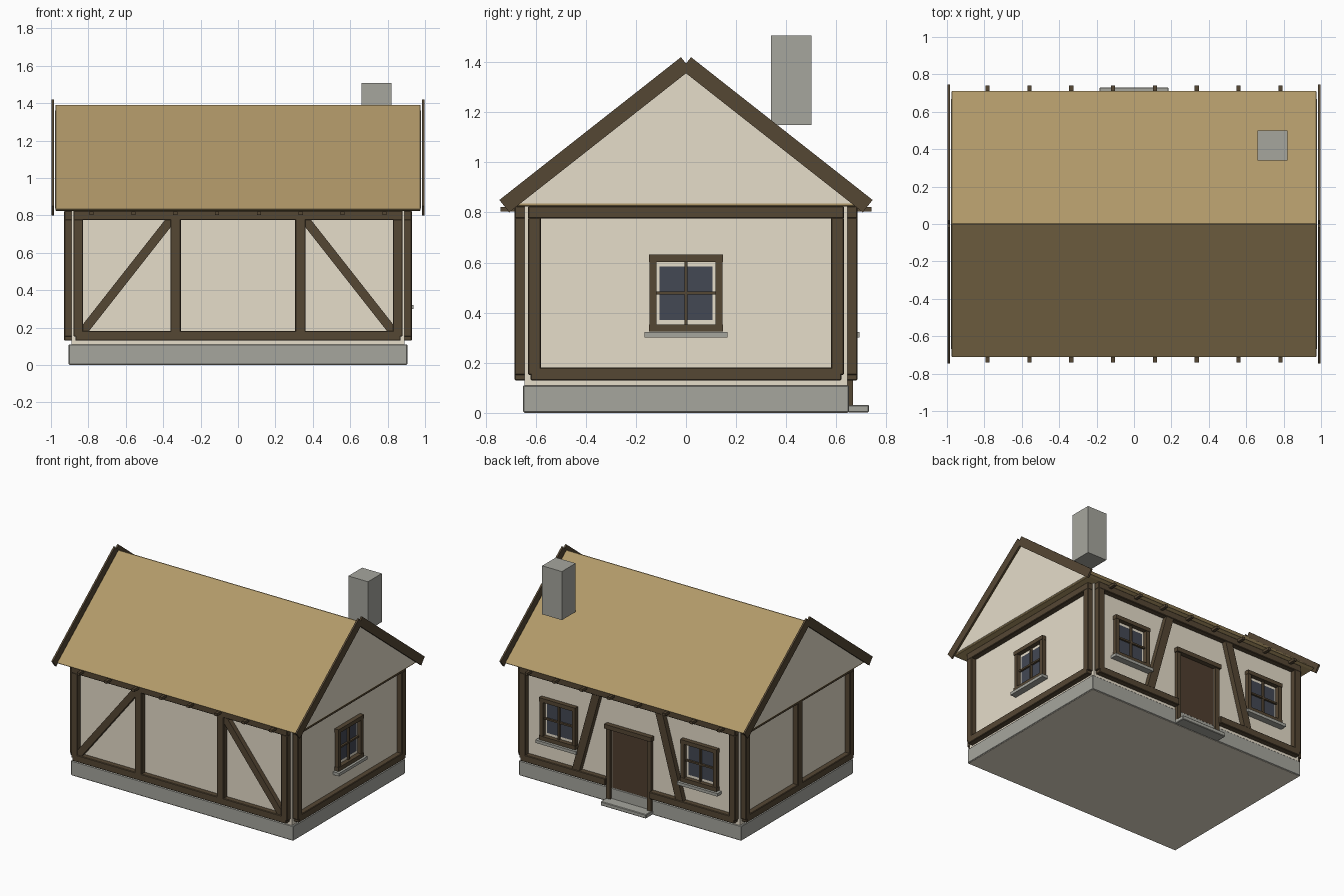
import bpy, bmesh, math
from mathutils import Vector, Matrix

cube = bpy.data.objects.get("Cube")
if cube:
    bpy.data.objects.remove(cube)


def material(name, r, g, b):
    lin = [(c / 255 / 12.92 if c < 11 else ((c / 255 + 0.055) / 1.055) ** 2.4) for c in (r, g, b)]
    m = bpy.data.materials.new(name)
    m.use_nodes = True
    m.diffuse_color = (*lin, 1)
    m.node_tree.nodes["Principled BSDF"].inputs["Base Color"].default_value = (*lin, 1)
    return m


PLASTER = material("cream plaster", 230, 221, 202)
TIMBER = material("dark timber", 85, 71, 52)
STONE = material("grey stone", 166, 166, 158)
THATCH = material("tan roof", 177, 153, 105)
GLASS = material("dark glass", 67, 72, 84)
DOOR = material("door wood", 80, 62, 47)


def finish(name, bm, *mats, bevel=0):
    bmesh.ops.recalc_face_normals(bm, faces=bm.faces)
    mesh = bpy.data.meshes.new(name)
    bm.to_mesh(mesh)
    bm.free()
    for mat in mats:
        mesh.materials.append(mat)
    ob = bpy.data.objects.new(name, mesh)
    bpy.context.collection.objects.link(ob)
    if bevel:
        mod = ob.modifiers.new("chamfer", 'BEVEL')
        mod.width = bevel
        mod.segments = 1
    return ob


def box_mesh(x, y, z, frame=Matrix()):
    bm = bmesh.new()
    bmesh.ops.create_cube(bm, size=1)
    for v in bm.verts:
        v.co = frame @ Vector([a + (b - a) * (c + 0.5) for (a, b), c in zip((x, y, z), v.co)])
    return bm


def box(name, mat, x, y, z, frame=Matrix(), bevel=0):
    """Box between (low, high) pairs, placed through a frame matrix."""
    return finish(name, box_mesh(x, y, z, frame), mat, bevel=bevel)


def prism(name, mat, profile, x0, x1, bevel=0):
    """Extrude a (y, z) profile along x."""
    bm = bmesh.new()
    face = bm.faces.new([bm.verts.new((x0, y, z)) for y, z in profile])
    ext = bmesh.ops.extrude_face_region(bm, geom=[face])
    bmesh.ops.translate(bm, verts=[v for v in ext["geom"] if isinstance(v, bmesh.types.BMVert)],
                        vec=(x1 - x0, 0, 0))
    return finish(name, bm, mat, bevel=bevel)


def beam(name, x, z, frame):
    """Chamfered upright or level timber on a wall."""
    return box(name, TIMBER, x, (-0.04, 0.01), z, frame, bevel=0.004)


def plank(name, frame, a, b, width):
    """Slanted timber between two (x, z) points of a wall plane."""
    d = Vector((b[0] - a[0], 0, b[1] - a[1]))
    turn = Matrix.Rotation(-math.atan2(d.z, d.x), 4, 'Y')
    place = frame @ Matrix.Translation((a[0], 0, a[1])) @ turn
    return box(name, TIMBER, (0, d.length), (-0.036, 0.01), (-width / 2, width / 2), place)


def wall_frame(angle, distance):
    """Local x runs along the wall, local -y points out, y = 0 on the plaster."""
    return Matrix.Rotation(angle, 4, 'Z') @ Matrix.Translation((0, -distance, 0))


HX, HY = 0.89, 0.645
FRONT, BACK = wall_frame(0, HY), wall_frame(math.pi, HY)
RIGHT, LEFT = wall_frame(math.pi / 2, HX), wall_frame(-math.pi / 2, HX)
WINDOW_Z = 0.478

# Foundation over a plaster floor
box("foundation", STONE, (-0.905, 0.905), (-0.65, 0.65), (0.002, 0.11), bevel=0.004)
box("floor_underside", PLASTER, (-0.9, 0.9), (-0.645, 0.645), (0, 0.01))

# Plaster walls with recessed panes and door leaf
walls = box_mesh((-HX, HX), (-HY, HY), (0.1, 0.83))


def recess(frame, cx, half, low, high, slot):
    """Cut an opening in the wall and sink it, colouring its back face."""
    inv = frame.inverted()
    normal = frame.to_3x3() @ Vector((0, -1, 0))
    across = frame.to_3x3() @ Vector((1, 0, 0))
    for point, axis in ((frame @ Vector((cx - half, 0, 0)), across),
                        (frame @ Vector((cx + half, 0, 0)), across),
                        (Vector((0, 0, low)), Vector((0, 0, 1))),
                        (Vector((0, 0, high)), Vector((0, 0, 1)))):
        wall = [f for f in walls.faces if f.normal.dot(normal) > 0.9
                and abs((inv @ f.calc_center_median()).y) < 0.001]
        parts = set(wall) | {e for f in wall for e in f.edges} | {v for f in wall for v in f.verts}
        bmesh.ops.bisect_plane(walls, geom=list(parts), plane_co=point, plane_no=axis)
    walls.normal_update()
    hole = []
    for f in walls.faces:
        c = inv @ f.calc_center_median()
        if abs(c.y) < 0.001 and abs(c.x - cx) < half and low < c.z < high:
            f.material_index = slot
            hole.append(f)
    rim = {e for f in hole for e in f.edges}
    ext = bmesh.ops.extrude_face_region(walls, geom=hole)["geom"]
    bmesh.ops.translate(walls, verts=[g for g in ext if isinstance(g, bmesh.types.BMVert)],
                        vec=normal * -0.045)
    walls.normal_update()
    for f in walls.faces:
        if abs(f.normal.dot(normal)) < 0.5:
            f.material_index = 0 if f.calc_area() < 0.05 and rim & set(f.edges) else f.material_index


WINDOWS = (("right_window", RIGHT, 0), ("back_window_a", BACK, 0.575), ("back_window_b", BACK, -0.575))
for label, frame, cx in WINDOWS:
    recess(frame, cx, 0.105, WINDOW_Z - 0.107, WINDOW_Z + 0.107, 1)
recess(BACK, 0, 0.147, 0.112, 0.548, 2)
finish("walls", walls, PLASTER, GLASS, DOOR)

# Window surrounds, glazing bars and ledges
for label, frame, cx in WINDOWS:
    place = frame @ Matrix.Translation((cx, 0, WINDOW_Z))
    for s in (-1, 1):
        box(label + "_jamb", TIMBER, sorted((s * 0.118, s * 0.146)), (-0.03, 0), (-0.125, 0.125), place)
        box(label + "_rail", TIMBER, (-0.148, 0.148), (-0.033, 0), sorted((s * 0.125, s * 0.154)), place)
    box(label + "_upright_bar", TIMBER, (-0.006, 0.006), (-0.016, 0), (-0.125, 0.125), place)
    box(label + "_cross_bar", TIMBER, (-0.118, 0.118), (-0.014, 0), (-0.006, 0.006), place)
    box(label + "_ledge", STONE, (-0.165, 0.165), (-0.048, 0), (-0.178, -0.156), place)

# Perimeter timbers on each wall
for label, frame, half in (("front", FRONT, 0.88), ("back", BACK, 0.88),
                           ("right", RIGHT, 0.63), ("left", LEFT, 0.63)):
    beam(label + "_top_beam", (-half, half), (0.775, 0.825), frame)
    for s in (-1, 1):
        beam(label + "_corner_post", sorted((s * half, s * (half - 0.052))), (0.152, 0.78), frame)
    if label == "back":
        for s in (-1, 1):
            beam("back_sill_beam", sorted((s * 0.18, s * (half - 0.01))), (0.13, 0.182), frame)
    else:
        beam(label + "_sill_beam", (0.01 - half, half - 0.01), (0.13, 0.182), frame)

# Inner posts and slanted braces
beam("left_middle_post", (-0.027, 0.027), (0.17, 0.79), LEFT)
for s in (-1, 1):
    beam("front_post", sorted((s * 0.305, s * 0.362)), (0.17, 0.79), FRONT)
    plank("front_brace", FRONT, (s * 0.84, 0.165), (s * 0.345, 0.795), 0.048)
    plank("back_brace", BACK, (s * 0.43, 0.15), (s * 0.25, 0.80), 0.058)

# Door surround and step
for s in (-1, 1):
    box("door_jamb", TIMBER, sorted((s * 0.15, s * 0.183)), (-0.022, 0), (0.03, 0.55), BACK)
box("door_lintel", TIMBER, (-0.19, 0.19), (-0.035, 0.01), (0.548, 0.58), BACK)
box("door_step", STONE, (-0.185, 0.185), (-0.085, 0), (0.002, 0.032), BACK, bevel=0.004)

# Joist ends under the eaves
for i in range(8):
    x = -0.783 + i * 0.2237
    box("joist", TIMBER, (x - 0.011, x + 0.011), (-0.74, 0.74), (0.803, 0.822))

# Roof, plaster gables and barge boards
prism("roof", THATCH, [(-0.715, 0.831), (-0.69, 0.824), (0.69, 0.824), (0.715, 0.831), (0, 1.393)],
      -0.976, 0.976, bevel=0.004)
SLOPE = math.atan2(0.57, 0.725)
for s in (-1, 1):
    prism("gable_plaster", PLASTER, [(-0.668, 0.836), (0.668, 0.836), (0, 1.36)], s * 0.97, s * 0.979)
    for t in (-1, 1):
        along = Vector((t * math.cos(SLOPE), -math.sin(SLOPE)))
        across = Vector((-t * math.sin(SLOPE), -math.cos(SLOPE))) * 0.063
        top = Vector((t * 0.02, 1.42))
        low = top + along * 0.922
        prism("barge_board", TIMBER, [top, low, low + across, top + across], s * 0.985, s * 0.998)

# Chimney
box("chimney", STONE, (0.66, 0.82), (0.34, 0.50), (1.15, 1.507))
